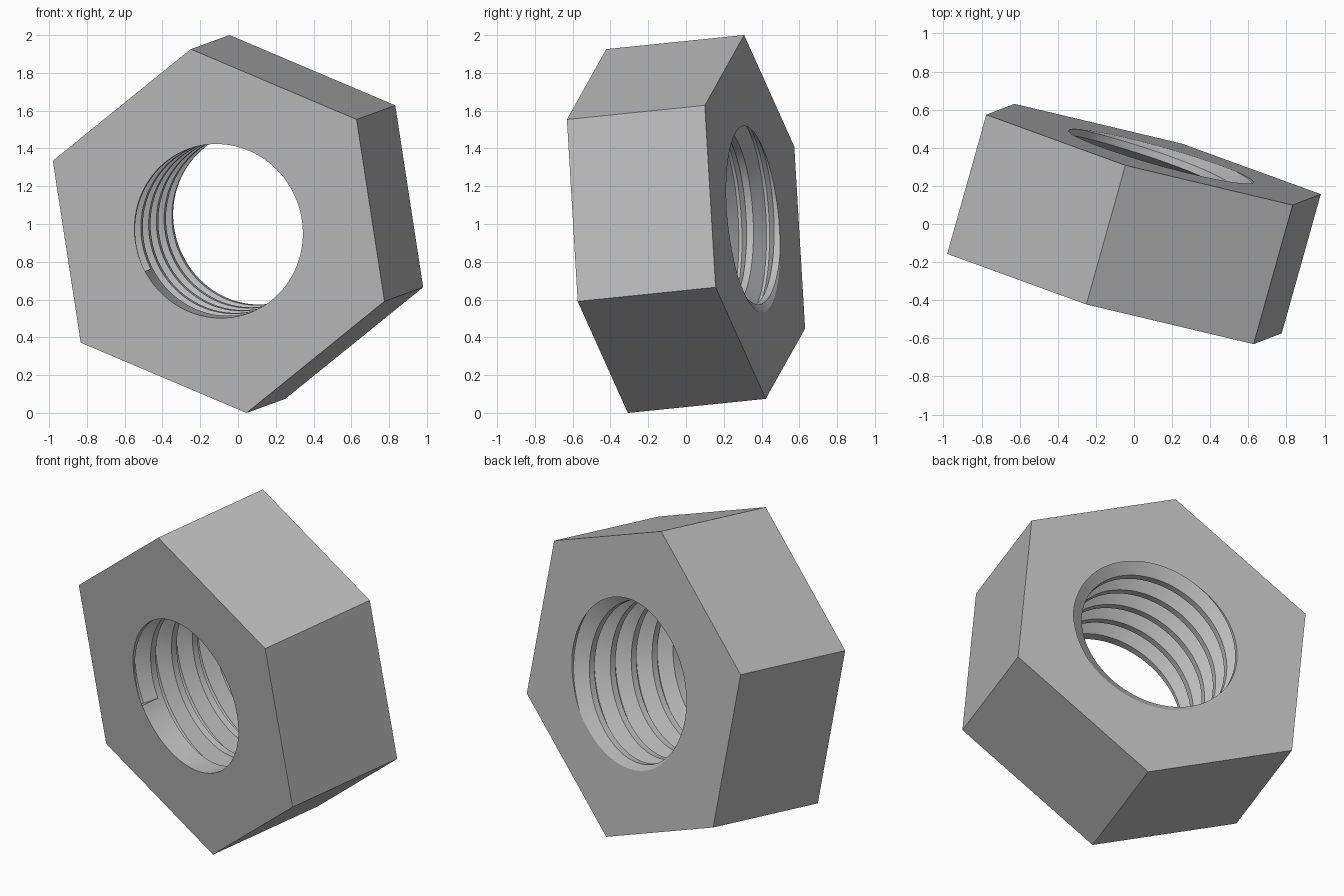
import bpy, bmesh, math
from mathutils import Vector

cube = bpy.data.objects.get("Cube")
if cube:
    bpy.data.objects.remove(cube)

THICK, HEX_R = 0.762, 0.976
CREST, ROOT = 0.463, 0.543
TURNS, STEPS = 5, 144
PITCH = THICK / TURNS
START = math.radians(250)

# Tilted frame: axis runs front to back, up points at one hexagon corner
axis = Vector((0.269, 0.958, 0.098)).normalized()
up = Vector((-0.147, -0.053, 0.967))
up = (up - axis * up.dot(axis)).normalized()
side = axis.cross(up)
front = Vector((0, 0, 1)) - axis * THICK / 2


def place(radius, angle, depth):
    return front + axis * depth + radius * (math.cos(angle) * up + math.sin(angle) * side)


def hex_radius(angle):
    third = math.pi / 3
    return HEX_R * math.cos(third / 2) / math.cos(angle % third - third / 2)


def bore_profile(turn):
    """Depth and radius of the trapezoid thread, clipped at the back face."""
    raw = [(0, CREST)]
    for groove in range(TURNS):
        base = (groove + turn) * PITCH
        raw += [(base, CREST), (base + PITCH * 0.32, ROOT),
                (base + PITCH * 0.43, ROOT), (base + PITCH * 0.75, CREST)]
    raw.append((max(THICK, raw[-1][0]), CREST))
    points = []
    for i, (d, r) in enumerate(raw):
        if d > THICK:
            k = next(j for j, p in enumerate(raw) if p[0] > THICK)
            (d0, r0), (d1, r1) = raw[k - 1], raw[k]
            d, r = THICK, r0 + (r1 - r0) * (THICK - d0) / (d1 - d0)
        points.append((d, r))
    return points


# Each column is a closed section: bore, back face, hexagon side, front face
bm = bmesh.new()
columns = []
for i in range(STEPS + 1):
    turn = i / STEPS
    angle = START + turn * math.tau
    section = bore_profile(turn)
    outer = hex_radius(angle)
    section += [(THICK, outer), (0, outer)]
    columns.append([bm.verts.new(place(r, angle, d)) for d, r in section])

for a, b in zip(columns, columns[1:]):
    for j in range(len(a)):
        k = (j + 1) % len(a)
        bm.faces.new((a[j], a[k], b[k], b[j]))

# End wall where the thread groove begins
bm.faces.new(columns[0][1:5])

bmesh.ops.remove_doubles(bm, verts=bm.verts, dist=0.00002)
bmesh.ops.dissolve_degenerate(bm, edges=bm.edges, dist=0.00002)
bmesh.ops.recalc_face_normals(bm, faces=bm.faces)

mesh = bpy.data.meshes.new("hex_nut")
bm.to_mesh(mesh)
bm.free()
nut = bpy.data.objects.new("hex_nut", mesh)
bpy.context.collection.objects.link(nut)

# Plain grey metal
grey = bpy.data.materials.new("light_grey")
grey.use_nodes = True
color = (0.5, 0.5, 0.5, 1)
grey.diffuse_color = color
grey.node_tree.nodes["Principled BSDF"].inputs["Base Color"].default_value = color
mesh.materials.append(grey)

bpy.ops.object.select_all(action='DESELECT')
nut.select_set(True)
bpy.context.view_layer.objects.active = nut
bpy.ops.object.shade_smooth_by_angle(angle=math.radians(30))
